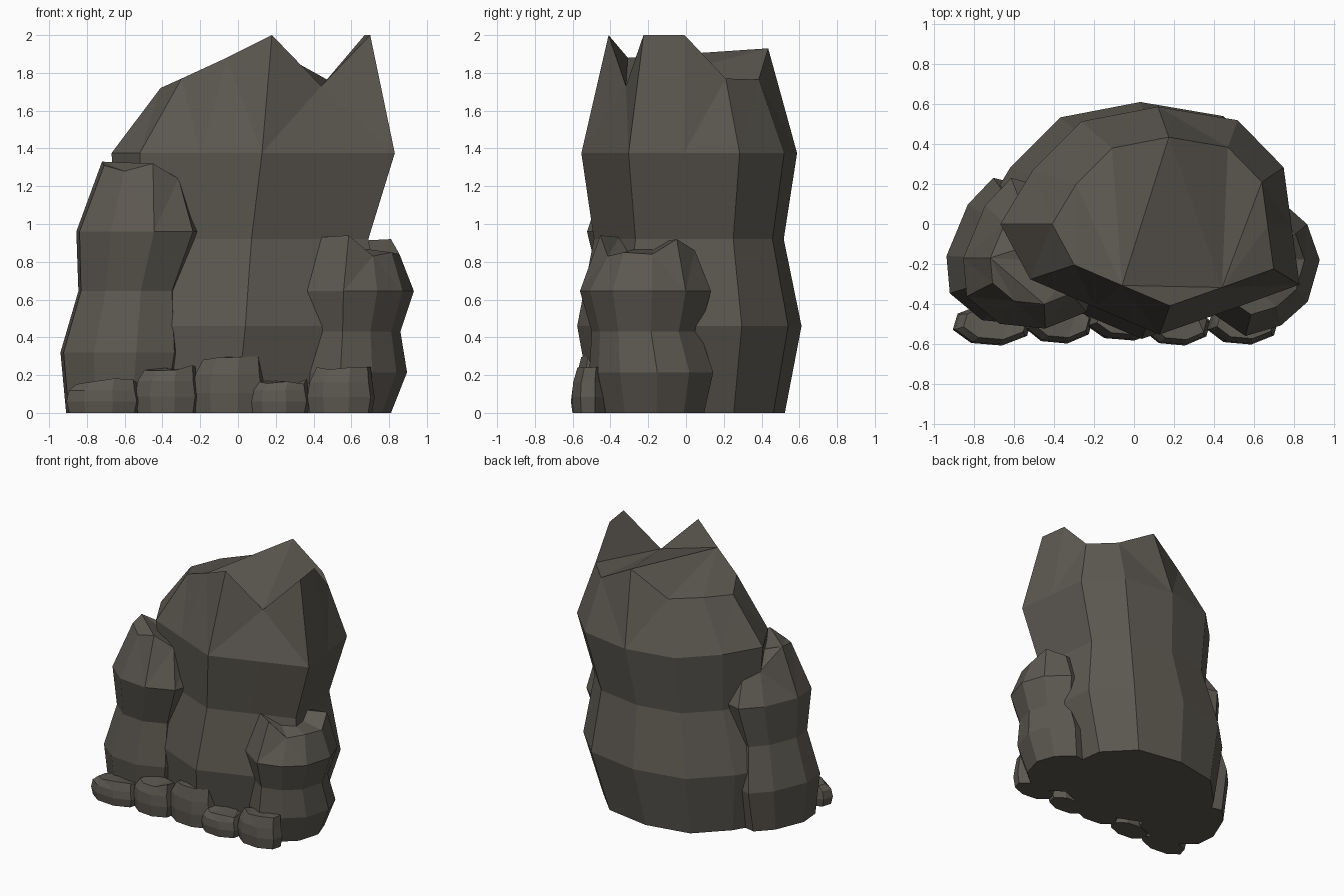
import bpy, bmesh, math, random

if "Cube" in bpy.data.objects:
    bpy.data.objects.remove(bpy.data.objects["Cube"])

random.seed(4)
stone = bpy.data.materials.new("dark warm grey stone")
stone.diffuse_color = (0.108, 0.098, 0.082, 1)
stone.use_nodes = True
stone.node_tree.nodes["Principled BSDF"].inputs["Base Color"].default_value = stone.diffuse_color


def rock(name, outline, rings, top, caps=None):
    """Stack scaled copies of an outline (x, y, top height); the top ring is uneven.
    rings: (z, centre x, centre y, scale); top: (centre x, centre y, scale)."""
    bm = bmesh.new()
    n = len(outline)
    levels = [[bm.verts.new((cx + x * s, cy + y * s, z)) for x, y, _ in outline]
              for z, cx, cy, s in rings]
    cx, cy, s = top
    levels.append([bm.verts.new((cx + x * s, cy + y * s, h)) for x, y, h in outline])
    for a, b in zip(levels, levels[1:]):
        for i in range(n):
            j = (i + 1) % n
            bm.faces.new((a[i], a[j], b[j], b[i]))
    bm.faces.new(levels[0][::-1])
    for cap in caps or [range(n)]:
        bm.faces.new([levels[-1][i] for i in cap])
    bmesh.ops.triangulate(bm, faces=[f for f in bm.faces if f.normal.length >= 0 and len(f.verts) > 3])
    bmesh.ops.recalc_face_normals(bm, faces=bm.faces)
    me = bpy.data.meshes.new(name)
    bm.to_mesh(me)
    bm.free()
    me.materials.append(stone)
    bpy.context.collection.objects.link(bpy.data.objects.new(name, me))


# Main boulder: twelve-point outline with a two-peaked, notched crown
main = [(-.75, 0, 1.72), (-.60, -.277, 1.77), (-.277, -.416, 1.88), (.047, -.554, 2.0),
        (.40, -.43, 1.73), (.75, -.304, 2.0), (.71, -.01, 2.0), (.67, .284, 1.77),
        (.44, .52, 1.765), (.04, .588, 1.93), (-.345, .514, 1.75), (-.588, .27, 1.74)]
rock("main_boulder", main,
     [(0, -.05, 0, .89), (.46, -.01, 0, 1.04), (.92, .03, 0, .88), (1.375, .08, 0, 1)],
     (.145, 0, .74),
     [(0, 1, 2, 11), (11, 2, 9, 10), (2, 3, 4), (2, 4, 8, 9), (4, 7, 8), (4, 6, 7), (4, 5, 6)])

# Left boulder
left = [(-1, -.09, 1.33), (-.95, -.65, 1.31), (-.47, -1.05, 1.28), (.2, -1.12, 1.32),
        (.8, -.88, 1.24), (1, -.2, 1.18), (.8, .5, 1.2), (.2, .95, 1.2),
        (-.3, 1.08, 1.18), (-.68, .68, 1.18)]
rock("left_boulder", left,
     [(0, -.62, -.14, .29), (.32, -.605, -.13, .335), (.645, -.57, -.14, .275),
      (.96, -.513, -.14, .343)], (-.495, -.15, .225))

# Right boulder
right = [(1, .1, .84), (.79, .7, .92), (.28, 1.15, .86), (-.5, 1, .86), (-1, .2, .9),
         (-.95, -.7, .93), (-.25, -1.18, .94), (.35, -1.0, .83), (.8, -.6, .85)]
rock("right_boulder", right,
     [(0, .57, -.18, .24), (.215, .613, -.18, .282), (.43, .615, -.21, .245),
      (.645, .633, -.21, .298)], (.64, -.2, .215))

# Row of small stones along the front foot: centre x, centre y, half width, half depth, height
for k, (px, py, w, d, h) in enumerate([(-.71, -.505, .20, .105, .17), (-.375, -.50, .17, .10, .24),
                                       (-.045, -.485, .195, .10, .29), (.215, -.51, .17, .10, .17),
                                       (.545, -.505, .18, .10, .23)]):
    pts = []
    for i in range(8):
        a = math.tau * (i + .3) / 8
        pts.append((w * math.cos(a), d * math.sin(a), h + random.uniform(-.02, .015)))
    rock(f"foot_stone_{k + 1}", pts,
         [(0, px, py, .94), (h * .36, px, py, 1.02), (h * .7, px, py, .95)], (px + .015, py + .01, .82))
